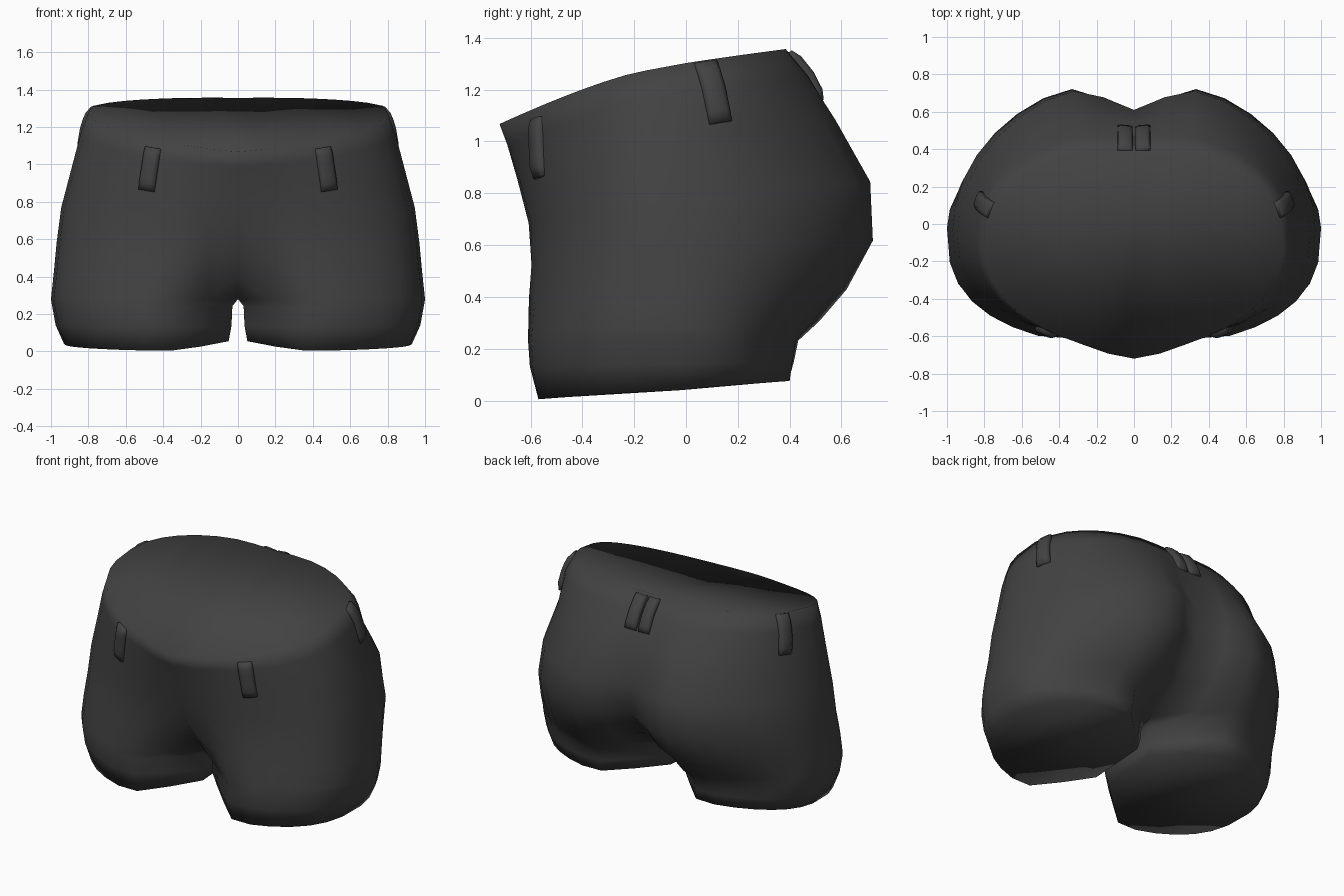
import bpy, bmesh, math
from mathutils import Vector
from mathutils.bvhtree import BVHTree

if "Cube" in bpy.data.objects:
    bpy.data.objects.remove(bpy.data.objects["Cube"])

cloth = bpy.data.materials.new("charcoal cloth")
cloth.diffuse_color = (0.055, 0.055, 0.055, 1)
cloth.use_nodes = True
cloth.node_tree.nodes["Principled BSDF"].inputs["Base Color"].default_value = cloth.diffuse_color
STEPS = 18

# Half cross-sections from waist to leg hem:
# z front/side/back, half width, y side, y front bulge/centre, y back bulge/centre, inner x, front power
RINGS = [
    (1.09, 1.275, 1.36, .80, -.15, -.67, -.72, .41, .38, .00, 1.05),
    (1.00, 1.17, 1.26, .84, -.13, -.66, -.69, .50, .46, .00, 1.0),
    (.85, .98, 1.09, .89, -.10, -.65, -.65, .63, .55, .00, .95),
    (.68, .77, .85, .945, -.06, -.63, -.60, .775, .61, .00, .85),
    (.52, .58, .62, .97, -.03, -.63, -.54, .785, .58, .00, .77),
    (.39, .42, .43, .985, -.02, -.645, -.44, .68, .40, .00, .70),
    (.28, .28, .31, 1.0, -.02, -.655, -.30, .575, .16, .00, .70),
    (.23, .25, .23, .995, -.02, -.66, -.31, .485, .11, .03, .70),
    (.13, .14, .15, .975, -.02, -.655, -.32, .47, .10, .035, .70),
    (.00, .04, .08, .93, -.02, -.63, -.30, .46, .09, .05, .70),
]
CROTCH = 6


def ring_points(zf, zs, zb, w, ys, yf, yfc, yb, ybc, xin, power):
    pts = []
    back_power = .75 if zb > 1.2 else 1.03 if yb > .5 else .88
    for i in range(STEPS + 1):
        t = math.pi * i / STEPS
        c = math.cos(t)
        dx = 0 if i in (0, STEPS) else (w - xin) * math.sin(t)
        m, mc, z, p, bend = (yf, yfc, zf, power, 1.25) if c > 0 else (yb, ybc, zb, back_power, .85)
        y = ys + (m - ys) * abs(c) ** p + (mc - m) * math.exp(-(dx / .2) ** 2)
        s = max(0, (y - ys) / (m - ys)) ** bend
        lift = .03 * math.exp(-(dx / .15) ** 2) if zs < .1 else 0
        pts.append(Vector((xin + dx, y, zs + (z - zs) * s + lift)))
    return pts


def finish(bm, name):
    # Mirror to the other side, then make a smooth object
    bmesh.ops.mirror(bm, geom=bm.verts[:] + bm.edges[:] + bm.faces[:],
                     axis='X', merge_dist=0.0005)
    bmesh.ops.remove_doubles(bm, verts=bm.verts[:], dist=0.0003)
    bmesh.ops.recalc_face_normals(bm, faces=bm.faces[:])
    for f in bm.faces:
        f.smooth = True
    me = bpy.data.meshes.new(name)
    bm.to_mesh(me)
    bm.free()
    me.materials.append(cloth)
    ob = bpy.data.objects.new(name, me)
    bpy.context.collection.objects.link(ob)


# Shorts body: lofted half, capped waist and hem
bm = bmesh.new()
loops = [[bm.verts.new(p) for p in ring_points(*r)] for r in RINGS]
for k, (a, b) in enumerate(zip(loops, loops[1:])):
    for i in range(STEPS):
        bm.faces.new((a[i], a[i + 1], b[i + 1], b[i]))
    if k >= CROTCH:  # inner leg wall and crotch roof
        bm.faces.new((a[-1], a[0], b[0], b[-1]))
bm.normal_update()
surface = BVHTree.FromBMesh(bm)  # walls only, for placing the belt loops
bm.faces.new(loops[0])
bm.faces.new(loops[-1])
finish(bm, "shorts_body")


def belt_loop(name, top, bottom, width):
    # Padded strip that follows the cloth between two points
    bm = bmesh.new()
    top, bottom = Vector(top), Vector(bottom)
    out = surface.find_nearest((top + bottom) / 2)[1]
    if out.dot(Vector((top.x, top.y, 0))) < 0:
        out = -out
    side = out.cross(bottom - top).normalized() * width / 2
    prev, n = None, 6
    for i in range(n + 1):
        p = surface.find_nearest(top.lerp(bottom, i / n))[0]
        h = .016 if i in (0, n) else .03
        sec = [(-1, -.02), (-1, h * .6), (-.6, h), (.6, h), (1, h * .6), (1, -.02)]
        cur = [bm.verts.new(p + side * s + out * d) for s, d in sec]
        if prev:
            for j in range(6):
                bm.faces.new((prev[j], prev[(j + 1) % 6], cur[(j + 1) % 6], cur[j]))
        if i in (0, n):
            bm.faces.new(cur)
        prev = cur
    finish(bm, name)


# Belt loops: front, side and back pairs
belt_loop("front_belt_loops", (.455, -.58, 1.09), (.49, -.57, .86), .09)
belt_loop("side_belt_loops", (.75, .07, 1.3), (.82, .13, 1.07), .09)
belt_loop("back_belt_loops", (.048, .39, 1.34), (.05, .51, 1.15), .08)
